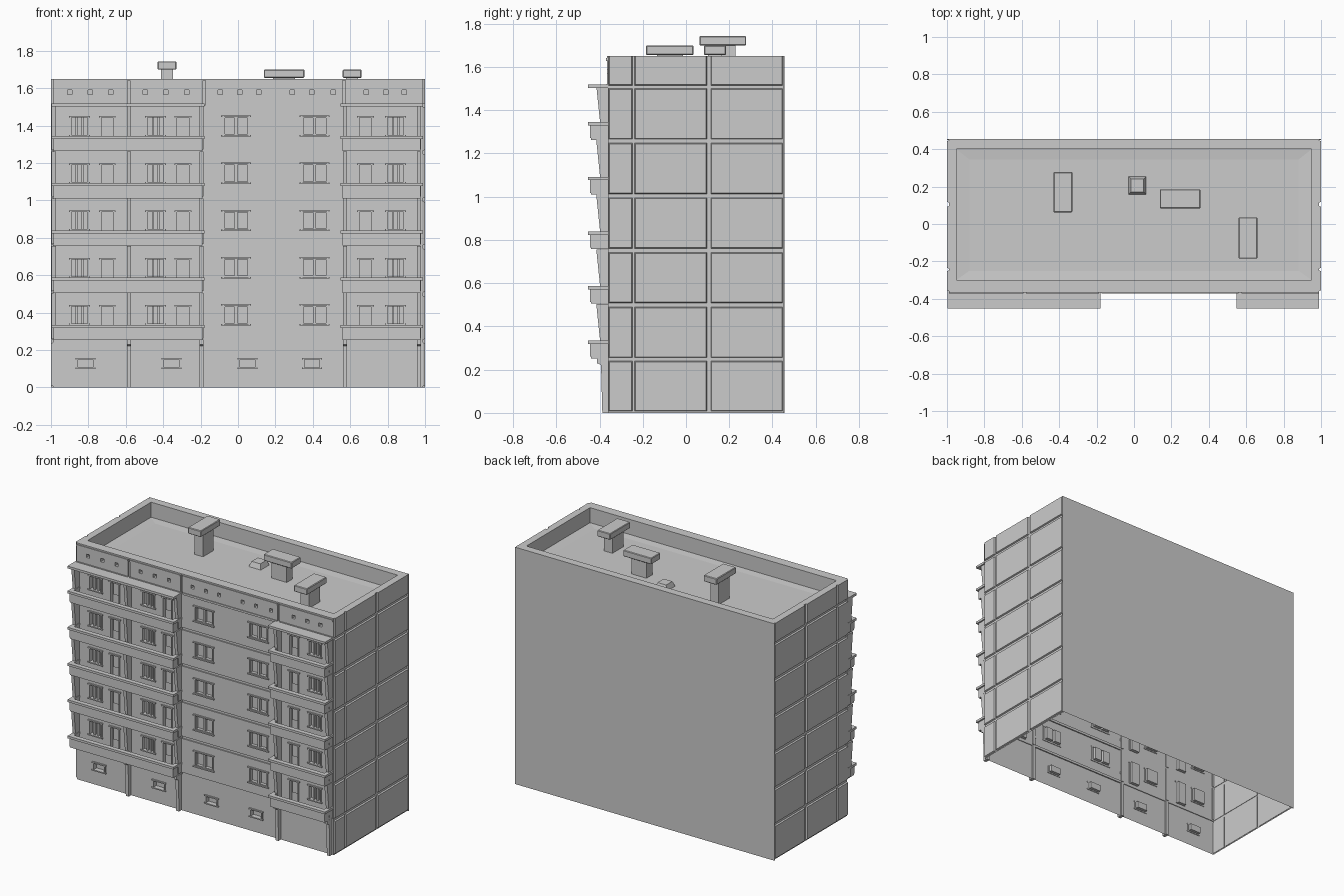
import bpy, bmesh

if "Cube" in bpy.data.objects:
    bpy.data.objects.remove(bpy.data.objects["Cube"])

STEP = 0.2525                       # storey height
FLOORS = [STEP * (k + 1) for k in range(5)]
FRONT, BACK, LOGGIA, TOP = -0.36, 0.455, -0.355, 1.65
BAYS = [(-0.995, -0.183), (0.55, 0.985)]   # balcony spans


def finish(bm, name, fix=True):
    if fix:
        bmesh.ops.recalc_face_normals(bm, faces=bm.faces)
    me = bpy.data.meshes.new(name)
    bm.to_mesh(me)
    bm.free()
    ob = bpy.data.objects.new(name, me)
    bpy.context.collection.objects.link(ob)
    return ob


def face(bm, pts):
    bm.faces.new([bm.verts.new(p) for p in pts])


def box(bm, x0, x1, y0, y1, z0, z1):
    vs = bmesh.ops.create_cube(bm, size=1)['verts']
    for v in vs:
        v.co = (x1 if v.co.x > 0 else x0, y1 if v.co.y > 0 else y0, z1 if v.co.z > 0 else z0)
    return vs


def prism(bm, profile, x0, x1):
    """Extrude a y-z profile along x."""
    f = bm.faces.new([bm.verts.new((x0, y, z)) for y, z in profile])
    ext = bmesh.ops.extrude_face_region(bm, geom=[f])['geom']
    for v in ext:
        if isinstance(v, bmesh.types.BMVert):
            v.co.x = x1


def wall(name, x0, x1, z0, z1, y, holes):
    """Front-facing sheet with rectangular recesses (x0, x1, z0, z1, depth)."""
    bm = bmesh.new()
    xs = sorted({x0, x1, *[v for h in holes for v in h[:2]]})
    zs = sorted({z0, z1, *[v for h in holes for v in h[2:4]]})
    for a, b in zip(xs, xs[1:]):
        for c, d in zip(zs, zs[1:]):
            mx, mz = (a + b) / 2, (c + d) / 2
            if not any(h[0] < mx < h[1] and h[2] < mz < h[3] for h in holes):
                face(bm, [(a, y, c), (b, y, c), (b, y, d), (a, y, d)])
    for a, b, c, d, dep in holes:
        o = [(a, y, c), (b, y, c), (b, y, d), (a, y, d)]
        i = [(p[0], y + dep, p[2]) for p in o]
        face(bm, i)
        for n in range(4):
            m = (n + 1) % 4
            face(bm, [o[n], o[m], i[m], i[n]])
    bmesh.ops.remove_doubles(bm, verts=bm.verts, dist=0.0002)
    finish(bm, name, fix=False)


def frame(bm, x0, x1, z0, z1, y, panes, sill=True):
    """Surround, lintel, sill and mullions of one opening."""
    t, p = 0.008, 0.007
    for a, b in ((x0 - t, x0), (x1, x1 + t)):
        box(bm, a, b, y - p, y + 0.004, z0, z1)
    box(bm, x0 - 0.014, x1 + 0.014, y - p * 1.4, y + 0.004, z1, z1 + t)
    if sill:
        box(bm, x0 - 0.014, x1 + 0.014, y - p * 1.4, y + 0.004, z0 - t, z0)
    for n in range(1, panes):
        m = x0 + (x1 - x0) * n / panes
        box(bm, m - 0.006, m + 0.006, y + 0.004, y + 0.021, z0, z1)


# Shell: sides, back, parapet and sunken roof, open underneath
bm = bmesh.new()
loops = [(0.99, FRONT, BACK, 0), (0.99, FRONT, BACK, TOP), (0.95, -0.30, 0.40, TOP),
         (0.95, -0.30, 0.40, 1.545), (0.88, -0.25, 0.345, 1.54)]
rings = [[bm.verts.new(p) for p in ((-x, a, z), (x, a, z), (x, b, z), (-x, b, z))]
         for x, a, b, z in loops]
for r, (lo, hi) in enumerate(zip(rings, rings[1:])):
    for n in range(4):
        if r or n:                  # the front is made separately
            m = (n + 1) % 4
            bm.faces.new([lo[n], lo[m], hi[m], hi[n]])
bm.faces.new(rings[-1])
finish(bm, "shell_and_roof")

# Side cladding panels with chamfered edges, and the plain back corner strip
bm = bmesh.new()
rows = [(0.006, 0.241)] + [(b + 0.001, b + 0.239) for b in FLOORS] + [(1.513, TOP)]
for s in (-1, 1):
    for a, b in ((FRONT, -0.246), (-0.24, 0.098), (0.113, 0.449)):
        for c, d in rows:
            for v in box(bm, 0.985, 1.0, a, b, c, d):
                if v.co.x > 0.99:
                    v.co.y += 0.006 if v.co.y < (a + b) / 2 else -0.006
                    v.co.z += 0.006 if v.co.z < (c + d) / 2 else -0.006 * (d < TOP)
                v.co.x *= s
    box(bm, *sorted((s * 0.985, s)), 0.449, BACK, 0, TOP)
finish(bm, "side_panels")

frames = bmesh.new()

# Ground floor wall with small windows
holes = []
for x in (-0.815, -0.355, 0.05, 0.395):
    holes.append((x - 0.04, x + 0.04, 0.105, 0.15, 0.025))
    frame(frames, x - 0.04, x + 0.04, 0.105, 0.15, FRONT, 1)
wall("ground_floor_wall", -0.99, 0.99, 0, STEP, FRONT, holes)

# Flat centre wall with paired windows and storey grooves
holes = []
for b in FLOORS:
    holes.append((-0.18, 0.565, b - 0.005, b + 0.012, 0.008))
    for x in (-0.01, 0.41):
        for a, c in ((x - 0.06, x - 0.008), (x + 0.008, x + 0.06)):
            holes.append((a, c, b + 0.092, b + 0.178, 0.022))
        frame(frames, x - 0.066, x + 0.066, b + 0.086, b + 0.184, FRONT, 1)
wall("centre_wall", -0.19, 0.575, STEP - 0.005, 1.51, FRONT, holes)

# Loggia walls with windows and balcony doors
for side, (x0, x1), wins, doors in (
        ("left", (-0.99, -0.18), ((-0.89, -0.805), (-0.483, -0.398)), ((-0.73, -0.668), (-0.325, -0.263))),
        ("right", (0.565, 0.99), ((0.80, 0.885),), ((0.65, 0.712),))):
    holes = []
    for b in FLOORS:
        for a, c in wins:
            holes.append((a, c, b + 0.088, b + 0.18, 0.022))
            frame(frames, a, c, b + 0.088, b + 0.18, LOGGIA, 3)
        for a, c in doors:
            holes.append((a, c, b + 0.022, b + 0.18, 0.022))
            frames_y = LOGGIA
            frame(frames, a, c, b + 0.022, b + 0.18, frames_y, 1, False)
            box(frames, a + 0.01, c - 0.01, LOGGIA + 0.014, LOGGIA + 0.022, b + 0.09, b + 0.168)
    wall(side + "_loggia_wall", x0, x1, STEP, 1.515, LOGGIA, holes)
finish(frames, "window_frames")

# Top band with vent holes and raised panel trim
vents = [-0.9, -0.79, -0.68, -0.495, -0.385, -0.275, -0.095, 0.01, 0.11,
         0.29, 0.395, 0.51, 0.685, 0.79, 0.89]
holes = [(x - 0.012, x + 0.012, 1.567, 1.591, 0.03) for x in vents]
holes += [(x - 0.007, x + 0.007, 1.51, 1.64, 0.012) for x in (-0.585, -0.18, 0.567)]
wall("attic_band", -0.99, 0.99, 1.505, TOP, FRONT - 0.006, holes)
bm = bmesh.new()
box(bm, -0.99, 0.99, FRONT - 0.006, FRONT + 0.002, TOP - 0.008, TOP)
for a, b in ((-0.99, -0.592), (-0.578, -0.187), (-0.173, 0.56), (0.574, 0.99)):
    box(bm, a, b, FRONT - 0.011, FRONT, 1.628, 1.64)
    box(bm, a, b, FRONT - 0.011, FRONT, 1.508, 1.522)
finish(bm, "attic_trim")

# Balconies: slab, parapet on three sides and an overhanging rail
bm = bmesh.new()
for x0, x1 in BAYS:
    a, b = x0 + 0.008, x1 - 0.008
    for z in FLOORS:
        box(bm, a, b, -0.44, LOGGIA, z, z + 0.02)
        box(bm, a, b, -0.443, -0.425, z + 0.008, z + 0.066)
        box(bm, x0 - 0.003, x1 + 0.003, -0.453, -0.42, z + 0.066, z + 0.082)
        for c in (a, b - 0.015):
            box(bm, c, c + 0.015, -0.43, LOGGIA, z + 0.018, z + 0.066)
        for c in (x0 - 0.003, x1 - 0.025):
            box(bm, c, c + 0.028, -0.425, LOGGIA, z + 0.066, z + 0.082)
finish(bm, "balconies")

# Canopies over the top balconies
bm = bmesh.new()
for x0, x1 in BAYS:
    box(bm, x0 - 0.003, x1 + 0.003, -0.453, LOGGIA, 1.502, 1.518)
finish(bm, "canopies")

# Leaning partition fins between loggias, and ground columns with capitals
bm = bmesh.new()
for x in (-0.985, -0.583, -0.195, 0.572, 0.967):
    for z in FLOORS:
        prism(bm, [(-0.35, z + 0.01), (-0.39, z + 0.01), (-0.415, z + 0.2515), (-0.35, z + 0.2515)],
              x - 0.011, x + 0.011)
    if x > -0.9:
        prism(bm, [(-0.35, 0), (-0.387, 0), (-0.393, 0.222), (-0.412, 0.23), (-0.412, 0.255), (-0.35, 0.255)],
              x - 0.011, x + 0.011)
finish(bm, "partition_fins_and_columns")

# Roof chimneys: narrow shaft with a wide chamfered cap
for n, (x0, x1, y0, y1, z) in enumerate(((-0.43, -0.33, 0.062, 0.278, 1.743),
                                         (0.138, 0.355, 0.083, 0.185, 1.699),
                                         (0.56, 0.66, -0.185, 0.035, 1.699))):
    bm = bmesh.new()
    box(bm, x0, x1, y0, y1, z - 0.044, z)
    bmesh.ops.bevel(bm, geom=bm.edges[:], offset=0.004, segments=1, affect='EDGES')
    ix, iy = (0.018, 0.05) if x1 - x0 < 0.15 else (0.05, 0.018)
    box(bm, x0 + ix, x1 - ix, y0 + iy, y1 - iy, 1.535, z - 0.04)
    finish(bm, "chimney_%d" % (n + 1))

# Low roof hatch with sloping sides
bm = bmesh.new()
for v in box(bm, -0.03, 0.066, 0.157, 0.255, 1.535, 1.575):
    if v.co.z > 1.55:
        v.co.x = 0.018 + (v.co.x - 0.018) * 0.7
        v.co.y = 0.206 + (v.co.y - 0.206) * 0.7
finish(bm, "roof_hatch")
